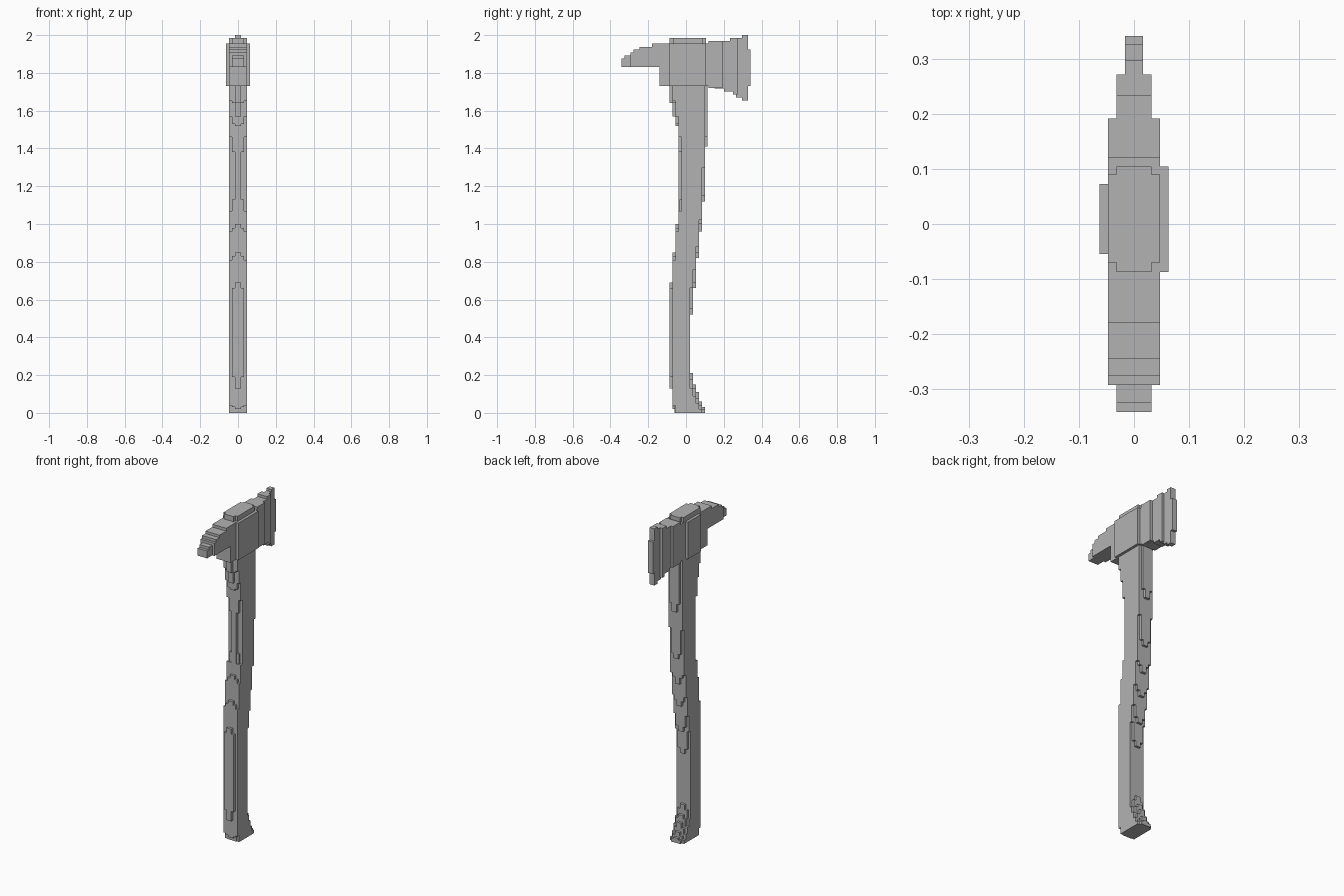
import bpy
import bmesh

cube = bpy.data.objects.get("Cube")
if cube:
    bpy.data.objects.remove(cube, do_unlink=True)

grey = bpy.data.materials.new("plain grey")
grey.use_nodes = True
grey.diffuse_color = (0.45, 0.45, 0.45, 1)
grey.node_tree.nodes["Principled BSDF"].inputs["Base Color"].default_value = (0.45, 0.45, 0.45, 1)


def stairs(steps, start):
    """Turn (edge, level) steps into stair-shaped (position, level) corners."""
    corners = []
    for end, level in steps:
        corners += [(start, level), (end, level)]
        start = end
    return corners


def slab(name, outline, x0, x1):
    """Extrude a y-z outline across x."""
    bm = bmesh.new()
    face = bm.faces.new([bm.verts.new((x0, y, z)) for y, z in outline])
    grown = bmesh.ops.extrude_face_region(bm, geom=[face])["geom"]
    moved = [v for v in grown if isinstance(v, bmesh.types.BMVert)]
    bmesh.ops.translate(bm, verts=moved, vec=(x1 - x0, 0, 0))
    bmesh.ops.recalc_face_normals(bm, faces=bm.faces)
    mesh = bpy.data.meshes.new(name)
    bm.to_mesh(mesh)
    bm.free()
    mesh.materials.append(grey)
    obj = bpy.data.objects.new(name, mesh)
    bpy.context.collection.objects.link(obj)


def box(name, x0, x1, y0, y1, z0, z1):
    slab(name, [(y0, z0), (y1, z0), (y1, z1), (y0, z1)], x0, x1)


def handle(name, half, front, back):
    """Handle layer between front and back steps given as (top z, y)."""
    up = [(y, z) for z, y in stairs(front, 0)]
    down = [(y, z) for z, y in reversed(stairs(back, 0))]
    slab(name, up + down, -half, half)


def head(name, half, top, bottom, start):
    """Head layer between top and bottom steps given as (end y, z)."""
    slab(name, stairs(top, start) + stairs(bottom, start)[::-1], -half, half)


# Handle: three nested layers give the stepped, rounded edges
handle("handle_core", 0.016,
       [(.02, -.06), (.13, -.072), (.69, -.088), (.85, -.072), (1.0, -.056),
        (1.52, -.041), (1.57, -.056), (1.64, -.072), (1.74, -.088)],
       [(.03, .1), (.06, .085), (.11, .069), (.15, .053), (.21, .037), (.52, .022),
        (.66, .037), (.82, .053), (.96, .069), (1.12, .085), (1.41, .1), (1.74, .115)])
handle("handle_middle", 0.032,
       [(.03, -.06), (.19, -.072), (.66, -.088), (.83, -.072), (.98, -.056),
        (1.07, -.041), (1.13, -.035), (1.38, -.025), (1.53, -.041), (1.64, -.056), (1.74, -.072)],
       [(.02, .1), (.04, .085), (.08, .069), (.13, .053), (.18, .037), (.55, .022),
        (.69, .037), (.85, .053), (1.0, .069), (1.15, .085), (1.46, .1), (1.74, .115)])
handle("handle_sides", 0.047,
       [(.04, -.056), (.81, -.072), (.96, -.056), (1.07, -.041), (1.46, -.025),
        (1.57, -.041), (1.65, -.056), (1.74, -.072)],
       [(.02, .085), (.05, .069), (.09, .053), (.13, .037), (.66, .022),
        (.76, .037), (.88, .053), (1.02, .069), (1.3, .085), (1.74, .1)])

# Socket and top cap
box("socket", -.047, .047, -.14, .122, 1.73, 1.955)
box("left_collar", .047, .063, -.087, .105, 1.73, 1.955)
box("right_collar", -.063, -.047, -.055, .073, 1.73, 1.955)
box("cap", -.047, .047, -.07, .09, 1.95, 1.986)
box("cap_ridge", -.032, .032, -.087, .105, 1.95, 1.986)

# Pick
head("pick_body", .047, [(-.277, 1.907), (-.245, 1.923), (-.18, 1.938), (-.08, 1.955)],
     [(-.08, 1.83)], -.293)
head("pick_tip", .032, [(-.325, 1.875), (-.293, 1.891), (-.2, 1.907)],
     [(-.2, 1.83)], -.342)

# Blade, thinning toward its edge
box("blade_root", -.047, .047, .12, .192, 1.72, 1.97)
head("blade_middle", .032, [(.233, 1.97), (.272, 1.986)],
     [(.2, 1.717), (.25, 1.702), (.272, 1.685)], .15)
head("blade_edge", .016, [(.233, 1.97), (.297, 1.986), (.327, 2.0), (.342, 1.925)],
     [(.25, 1.702), (.265, 1.685), (.297, 1.67), (.327, 1.655), (.342, 1.73)], .2)
